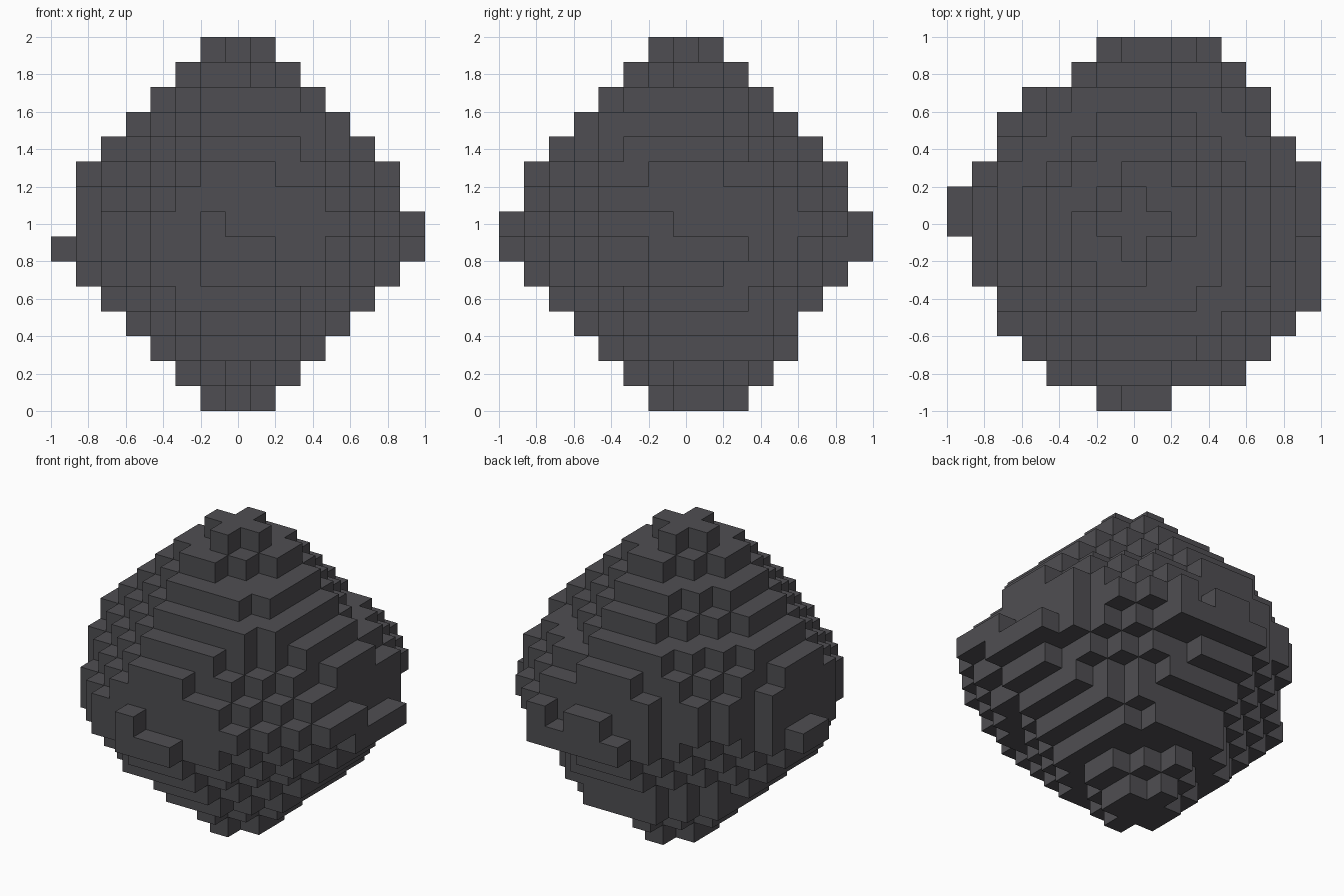
import bpy
import bmesh
from mathutils import Vector

default_cube = bpy.data.objects.get("Cube")
if default_cube:
    bpy.data.objects.remove(default_cube, do_unlink=True)

HALF = 7                      # cells on each side of the middle cell
CELL = 2 / (2 * HALF + 1)

# Left and right reach of each plan row, from front to back
PLAN = [(1, 1), (3, 4), (4, 5), (5, 6), (5, 7), (6, 7), (6, 7), (7, 7),
        (7, 7), (6, 7), (5, 6), (5, 5), (4, 5), (2, 4), (1, 3)]


def tip_bump(x, y, z):
    """Small ledges on the outermost cells of the four sides."""
    if z not in (0, -1):
        return False
    if x == HALF:
        return -3 <= y <= -1 if z == 0 else -1 <= y <= 2
    if x == -HALF:
        return z == -1 and 0 <= y <= 1
    if y == -HALF:
        return x == -1 if z == 0 else abs(x) <= 1
    return x in (0, 1, 3) if z == 0 else -1 <= x <= 3


def corner_reach(x, y, z):
    """How far each of the eight corners reaches, as a sum of cell steps."""
    height = abs(z)
    if x * y * z > 0:         # corners worn into small steps
        if z <= -6:
            return 8
        return 10 if x > 0 and height <= 2 else 9
    if height >= 6:           # notched top and bottom caps
        return 8
    if height <= 3:
        return 10
    return 11 if x > 0 else 9


def is_rock(x, y, z):
    ax, ay, az = abs(x), abs(y), abs(z)
    left, right = PLAN[y + HALF]
    if not -left <= x <= right:
        return False
    if max(ax, ay) == HALF:
        return tip_bump(x, y, z)
    # Sloping terraces, reaching one cell further back near the bottom
    back_shift = 1 if z <= -5 and y > 0 else 0
    if ax + az > HALF + 1 or ay + az > HALF + 1 + back_shift:
        return False
    # Narrow ledges near the waist
    if az == 2 and max(ax, ay) == 6 and min(ax, ay) > 1:
        return False
    # Worn corners
    if x * y * z != 0:
        return ax + ay + az <= min(corner_reach(x, y, z), 15 - az) + back_shift
    return True


# Stone material
stone = bpy.data.materials.new("dark_grey_stone")
stone.use_nodes = True
colour = (0.078, 0.076, 0.084, 1)
stone.diffuse_color = colour
shader = next(n for n in stone.node_tree.nodes if n.type == "BSDF_PRINCIPLED")
shader.inputs["Base Color"].default_value = colour
shader.inputs["Roughness"].default_value = 0.9

# Collect the solid cells
span = range(-HALF, HALF + 1)
cells = {(x, y, z) for x in span for y in span for z in span if is_rock(x, y, z)}

# Build only the exposed sides of the cells
bm = bmesh.new()
corners = {}


def corner(point):
    key = tuple(round(2 * c) for c in point)
    if key not in corners:
        corners[key] = bm.verts.new((point + Vector((0, 0, HALF + 0.5))) * CELL)
    return corners[key]


for cell in cells:
    centre = Vector(cell)
    for axis in range(3):
        for sign in (-1, 1):
            normal = Vector((0, 0, 0))
            normal[axis] = sign
            if tuple(int(c) for c in centre + normal) in cells:
                continue
            u = Vector((0, 0, 0))
            u[(axis + 1) % 3] = 0.5
            v = normal.cross(u)
            middle = centre + normal / 2
            bm.faces.new([corner(middle + offset)
                          for offset in (-u - v, u - v, u + v, v - u)])

mesh = bpy.data.meshes.new("rock")
bm.to_mesh(mesh)
bm.free()
mesh.materials.append(stone)
rock = bpy.data.objects.new("rock", mesh)
bpy.context.collection.objects.link(rock)
